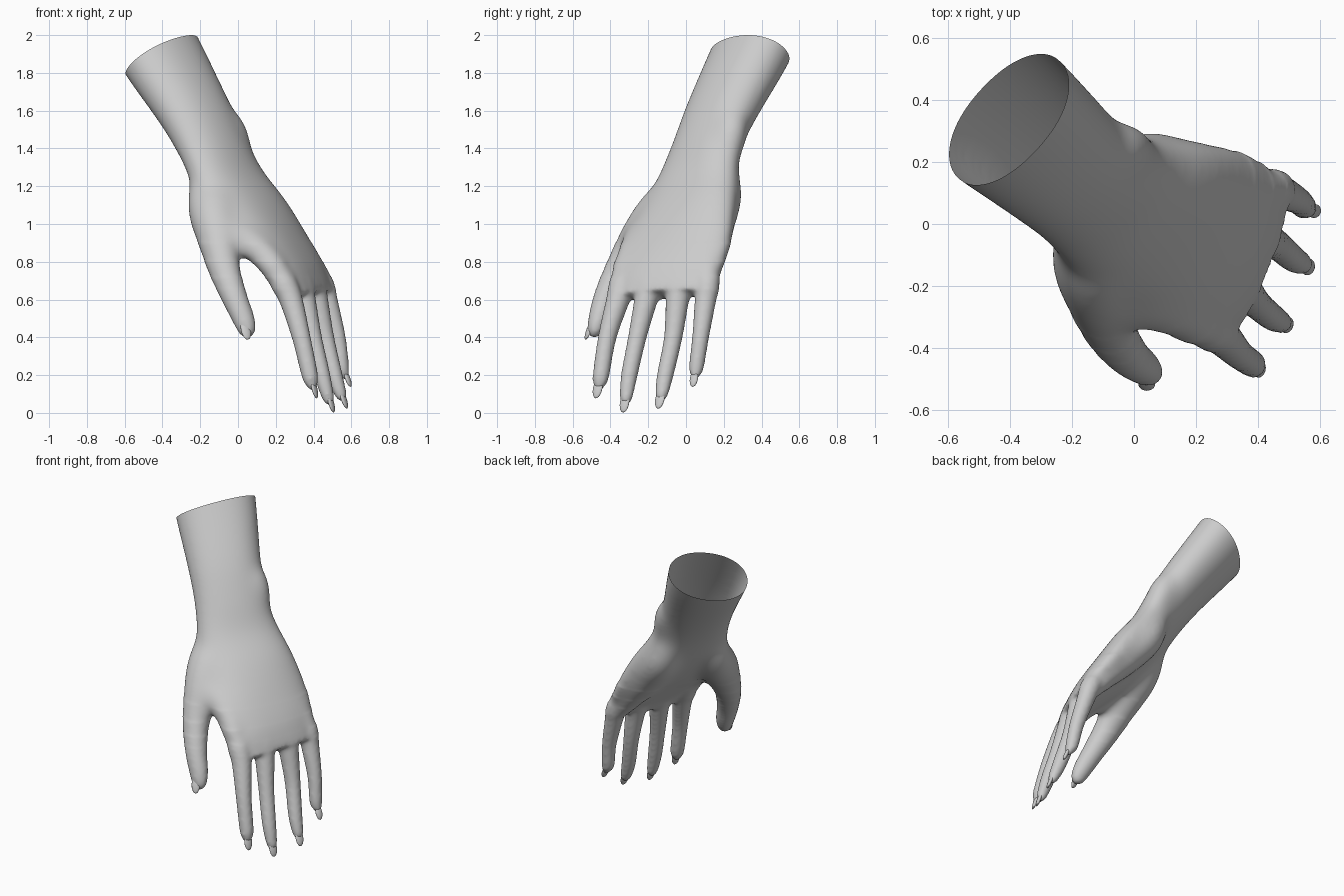
import bpy, bmesh, math
from mathutils import Vector, Matrix

if "Cube" in bpy.data.objects:
    bpy.data.objects.remove(bpy.data.objects["Cube"])

def spline(pts, n=6):
    # Catmull-Rom interpolation of any-length tuples
    p = [pts[0]] + list(pts) + [pts[-1]]
    out = []
    for i in range(1, len(p) - 2):
        for k in range(n):
            t = k / n
            out.append([0.5 * (2*b + (c-a)*t + (2*a-5*b+4*c-d)*t*t + (3*b-a-3*c+d)*t**3)
                        for a, b, c, d in zip(p[i-1], p[i], p[i+1], p[i+2])])
    out.append(list(pts[-1]))
    return out

def loft(bm, pts, power=1.0, sides=28):
    # points: x, y, z, half width, half thickness, width direction (x, y, z)
    path = spline(pts)
    rings = []
    sp = lambda v: math.copysign(abs(v) ** power, v)
    for i, q in enumerate(path):
        c = Vector(q[:3])
        d = (Vector(path[min(i+1, len(path)-1)][:3]) - Vector(path[max(i-1, 0)][:3])).normalized()
        u = Vector(q[5:8])
        u = (u - d * u.dot(d)).normalized()
        v = d.cross(u)
        rings.append([bm.verts.new(c + u*q[3]*sp(math.cos(a)) + v*q[4]*sp(math.sin(a)))
                      for a in (2*math.pi*k/sides for k in range(sides))])
    faces = [bm.faces.new(rings[0]), bm.faces.new(rings[-1])]
    for r, s in zip(rings, rings[1:]):
        for k in range(sides):
            m = (k + 1) % sides
            faces.append(bm.faces.new((r[k], r[m], s[m], s[k])))
    bmesh.ops.recalc_face_normals(bm, faces=faces)

bm = bmesh.new()

# forearm, wrist and palm
loft(bm, [
    (-.52, .435, 2.10, .265, .175, .74, .67, .10),
    (-.40, .332, 1.88, .258, .168, .74, .67, .10),
    (-.235, .19, 1.60, .233, .147, .70, .70, .10),
    (-.137, .11, 1.41, .228, .130, .68, .72, .10),
    (-.04, .055, 1.22, .265, .120, .62, .78, .08),
    (.09, .0, 1.045, .303, .120, .55, .82, .05),
    (.225, -.053, .875, .320, .102, .45, .88, .0),
    (.325, -.105, .74, .300, .080, .40, .90, .0),
    (.395, -.128, .625, .255, .055, .40, .90, .0)], .92)

# thumb, thumb web and heel of the palm
tu = (.75, .15, .6)
loft(bm, [(*p, *tu) for p in [
    (-.16, .0, 1.32, .065, .06),
    (-.15, -.06, 1.18, .12, .10),
    (-.13, -.15, 1.05, .135, .125),
    (-.105, -.25, .92, .115, .11),
    (-.075, -.345, .77, .088, .084),
    (-.022, -.42, .62, .069, .067),
    (.028, -.462, .50, .059, .055),
    (.050, -.485, .43, .044, .038),
    (.056, -.495, .40, .015, .015)]])
loft(bm, [(*p, *tu) for p in [
    (-.08, -.22, .97, .09, .09),
    (.03, -.26, .915, .085, .08),
    (.13, -.295, .84, .075, .07),
    (.21, -.33, .74, .068, .065),
    (.28, -.355, .61, .03, .03)]])
loft(bm, [(*p, .7, .7, .1) for p in [
    (-.04, .19, 1.38, .07, .07),
    (.035, .20, 1.15, .11, .09),
    (.16, .16, .98, .11, .085),
    (.32, .125, .80, .085, .07),
    (.43, .11, .66, .05, .05)]])
# outer wrist bone
loft(bm, [(*p, .7, .7, .1) for p in [
    (-.13, .27, 1.66, .03, .03), (-.05, .24, 1.51, .095, .09), (.02, .215, 1.34, .07, .07),
    (.07, .19, 1.20, .05, .05)]])

# fingers: start in palm, knuckle, z .6, z .4, z .2, nail tip
W = (.4, .9, 0)
fingers = {
    "index":  [(.15, -.25, .86), (.235, -.33, .70), (.28, -.36, .60), (.335, -.417, .40), (.38, -.45, .20), (.41, -.475, .075)],
    "middle": [(.26, -.15, .83), (.325, -.195, .68), (.35, -.212, .60), (.395, -.258, .40), (.445, -.30, .20), (.50, -.33, .0)],
    "ring":   [(.32, -.02, .83), (.39, -.04, .68), (.415, -.046, .60), (.46, -.068, .40), (.51, -.11, .20), (.57, -.145, .02)],
    "pinky":  [(.37, .12, .83), (.445, .112, .68), (.47, .103, .60), (.525, .077, .40), (.548, .056, .25), (.59, .038, .135)]}
nails = []
for name, p in fingers.items():
    k = .92 if name == "pinky" else 1
    tip = Vector(p[5])
    d = (tip - Vector(p[4])).normalized()
    end = tip - d * .045
    pre = end - d * .035
    radii = [(.065, .065), (.073, .070), (.063, .062), (.049, .050), (.044, .044)]
    rows = [(*c, r[0]*k, r[1]*k, *W) for c, r in zip(p, radii)]
    rows += [(*pre, .034*k, .031*k, *W), (*end, .013, .012, *W)]
    loft(bm, rows)
    nails.append((name, tip, d, Vector(W)))
nails.append(("thumb", Vector((.05, -.525, .385)), Vector((.2, -.33, -.9)).normalized(), Vector((.9, .35, .1))))

# fuse everything into one skin
mesh = bpy.data.meshes.new("hand_source")
bm.to_mesh(mesh)
bm.free()
src = bpy.data.objects.new("hand_source", mesh)
bpy.context.collection.objects.link(src)
rm = src.modifiers.new("fuse", 'REMESH')
rm.mode = 'VOXEL'
rm.voxel_size = .011
sm = src.modifiers.new("soften", 'SMOOTH')
sm.factor = .5
sm.iterations = 12
dg = bpy.context.evaluated_depsgraph_get()
skin = bpy.data.meshes.new_from_object(src.evaluated_get(dg))
bpy.data.objects.remove(src)

# blend the palm and wrist parts, fading towards the fingers
bm = bmesh.new()
bm.from_mesh(skin)
for low, passes in ((.66, 6), (.72, 15), (.80, 25), (.90, 30)):
    vs = [v for v in bm.verts if v.co.z > low]
    for i in range(passes):
        bmesh.ops.smooth_vert(bm, verts=vs, factor=.5, use_axis_x=True, use_axis_y=True, use_axis_z=True)

# open the forearm at its slanted cut
bmesh.ops.bisect_plane(bm, geom=bm.verts[:] + bm.edges[:] + bm.faces[:],
                       plane_co=(-.40, .335, 1.89), plane_no=(-.7, .4, 1), clear_outer=True)
for f in bm.faces:
    f.smooth = True
bm.to_mesh(skin)
bm.free()
hand = bpy.data.objects.new("hand", skin)
bpy.context.collection.objects.link(hand)

# pointed nails on the back of each fingertip
for name, tip, d, w in nails:
    u = (w - d * w.dot(d)).normalized()
    v = d.cross(u)
    s = .85 if name == "pinky" else 1
    rot = Matrix((u, v, d)).transposed().to_4x4()
    mat = Matrix.Translation(tip - d*.055*s + v*.008) @ rot @ Matrix.Diagonal((.027*s, .012, .055*s, 1))
    nb = bmesh.new()
    bmesh.ops.create_uvsphere(nb, u_segments=16, v_segments=10, radius=1, matrix=mat)
    for f in nb.faces:
        f.smooth = True
    me = bpy.data.meshes.new(name + "_nail")
    nb.to_mesh(me)
    nb.free()
    bpy.context.collection.objects.link(bpy.data.objects.new(name + "_nail", me))
